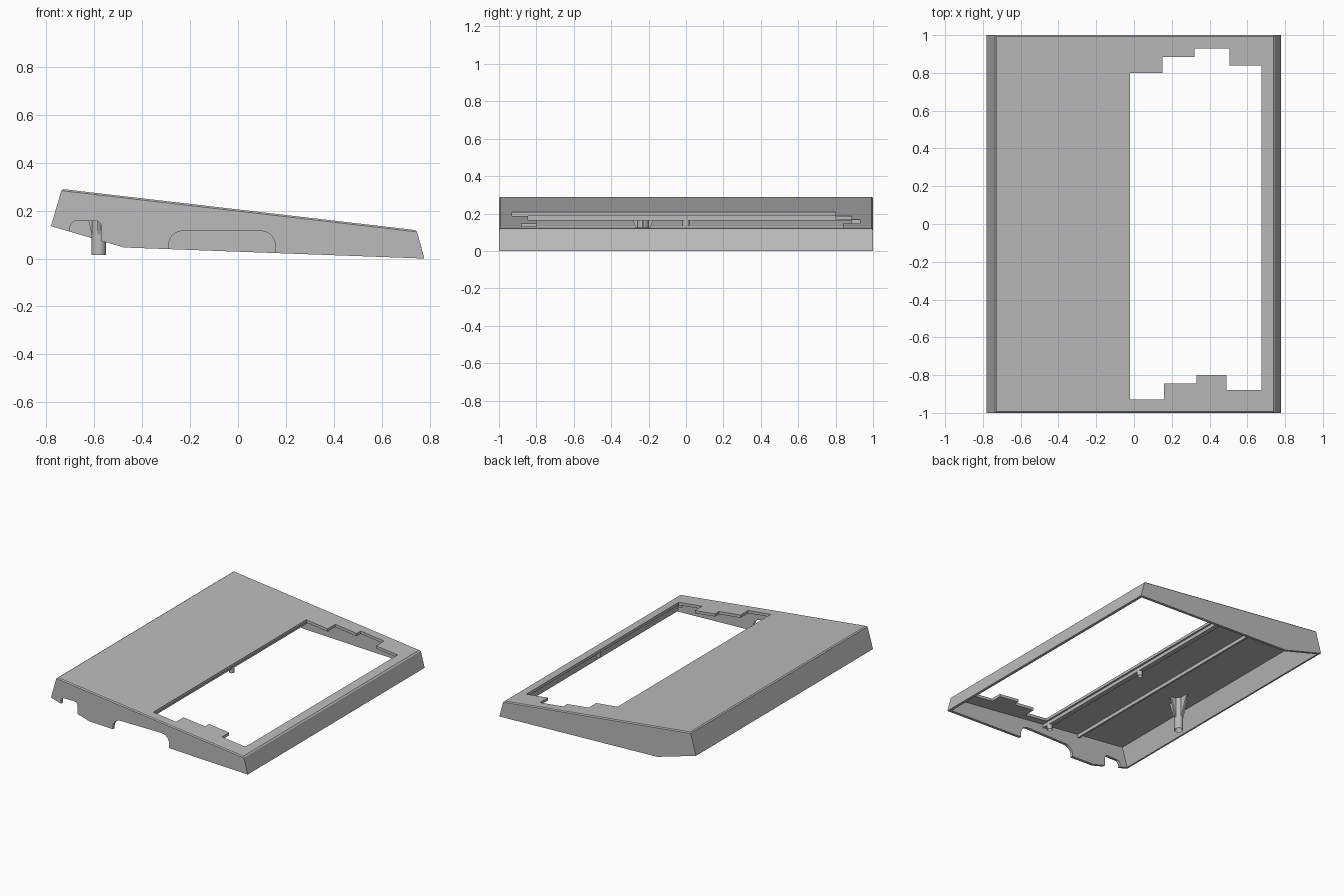
import bpy, bmesh, math
from mathutils import Vector

old = bpy.data.objects.get("Cube")
if old:
    bpy.data.objects.remove(old, do_unlink=True)

grey = bpy.data.materials.new("plain grey")
grey.use_nodes = True
COLOUR = (0.5, 0.5, 0.5, 1)
grey.diffuse_color = COLOUR
grey.node_tree.nodes["Principled BSDF"].inputs["Base Color"].default_value = COLOUR

WALL = 0.02


def top_z(x):
    """Height of the sloping top surface."""
    return 0.29 - 0.1162 * (x + 0.735)


def finish(name, bm):
    bmesh.ops.recalc_face_normals(bm, faces=bm.faces[:])
    mesh = bpy.data.meshes.new(name)
    bm.to_mesh(mesh)
    bm.free()
    mesh.materials.append(grey)
    ob = bpy.data.objects.new(name, mesh)
    bpy.context.collection.objects.link(ob)
    return ob


def prism(points, direction):
    """Closed prism: a flat outline pushed along a direction."""
    bm = bmesh.new()
    face = bm.faces.new([bm.verts.new(p) for p in points])
    ext = bmesh.ops.extrude_face_region(bm, geom=[face])
    moved = [g for g in ext["geom"] if isinstance(g, bmesh.types.BMVert)]
    bmesh.ops.translate(bm, verts=moved, vec=Vector(direction))
    return bm


def along_y(profile, y0, y1):
    return prism([(x, y0, z) for x, z in profile], (0, y1 - y0, 0))


def cut(target, cutter):
    cutter.hide_render = True
    mod = target.modifiers.new("cut", 'BOOLEAN')
    mod.operation, mod.solver, mod.object = 'DIFFERENCE', 'EXACT', cutter
    bpy.context.view_layer.objects.active = target
    bpy.ops.object.modifier_apply(modifier=mod.name)
    bpy.data.objects.remove(cutter, do_unlink=True)


def arch(x0, x1, top, r):
    """Upright slot outline with rounded upper corners."""
    pts = [(x0, -0.1)]
    for cx, start in ((x0 + r, 180), (x1 - r, 90)):
        for i in range(7):
            a = math.radians(start - 15 * i)
            pts.append((cx + r * math.cos(a), top - r + r * math.sin(a)))
    return pts + [(x1, -0.1)]


# Wedge-shaped outer body with a fine chamfer round the top
outer = [(-0.78, 0.135), (-0.735, 0.29), (0.745, 0.118), (0.777, 0.0), (-0.475, 0.046)]
bm = along_y(outer, -1, 1)
rim = [e for e in bm.edges
       if all(abs(v.co.z - top_z(v.co.x)) < 0.004 for v in e.verts)]
bmesh.ops.bevel(bm, geom=rim, offset=0.007, segments=1, affect='EDGES')
cover = finish("top_cover", bm)

# Hollow underside
inner = [(-0.829, -0.1), (-0.722, top_z(-0.722) - WALL),
         (0.73, top_z(0.73) - WALL), (0.783, -0.1)]
cut(cover, finish("hollow_cutter", along_y(inner, WALL - 1, 1 - WALL)))

# Staggered opening in the top
opening = [(-0.02, 0.80), (0.15, 0.80), (0.15, 0.885), (0.32, 0.885),
           (0.32, 0.93), (0.505, 0.93), (0.505, 0.84), (0.675, 0.84),
           (0.675, -0.88), (0.49, -0.88), (0.49, -0.80), (0.33, -0.80),
           (0.33, -0.845), (0.16, -0.845), (0.16, -0.93), (-0.02, -0.93)]
cut(cover, finish("opening_cutter",
                  prism([(x, y, -0.2) for x, y in opening], (0, 0, 0.8))))

# Two round-cornered slots in the front wall
for x0, x1, top, r in ((-0.70, -0.57, 0.157, 0.025), (-0.29, 0.155, 0.115, 0.06)):
    cut(cover, finish("slot_cutter", along_y(arch(x0, x1, top, r), -1.1, -0.95)))


# Stiffening rails under the top
def rail(name, x0, x1, drop, y0, y1):
    profile = [(x0, top_z(x0) - 0.015), (x1, top_z(x1) - 0.015),
               (x1, top_z(x1) - drop), (x0, top_z(x0) - drop)]
    return finish(name, along_y(profile, y0, y1))


rail("opening_rail", -0.075, -0.035, 0.045, -0.985, 0.985)
rail("middle_rail", -0.35, -0.335, 0.045, -0.985, 0.985)


# Small round posts beside the opening and the tall support post
def post(name, x, y, radius, bottom):
    top = top_z(x) - 0.012
    bm = bmesh.new()
    bmesh.ops.create_cone(bm, cap_ends=True, segments=24, radius1=radius,
                          radius2=radius, depth=top - bottom)
    bmesh.ops.translate(bm, verts=bm.verts[:], vec=(x, y, (top + bottom) / 2))
    cap = min(bm.faces, key=lambda f: f.calc_center_median().z)
    bmesh.ops.inset_region(bm, faces=[cap], thickness=radius * 0.5)
    bmesh.ops.translate(bm, verts=cap.verts[:], vec=(0, 0, radius))
    ob = finish(name, bm)
    bpy.ops.object.select_all(action='DESELECT')
    ob.select_set(True)
    bpy.context.view_layer.objects.active = ob
    bpy.ops.object.shade_smooth_by_angle()
    return ob


PX, PY = -0.58, -0.23
post("support_post", PX, PY, 0.03, 0.015)
for y in (-0.93, 0):
    post("rail_post", -0.05, y, 0.018, 0.13)
for y in (-0.93, 0):
    post("edge_post", 0.692, y, 0.014, 0.07)

# Tapered gussets round the support post
for i, (dx, dy) in enumerate(((1, 0), (0, 1), (-1, 0), (0, -1))):
    reach = 0.07 if dx else 0.09
    half = Vector((-dy, dx, 0)) * 0.006
    outline = []
    for r, z in ((0.02, 0.10), (0.03, 0.10), (reach, None), (0.02, None)):
        x, y = PX + dx * r, PY + dy * r
        outline.append(Vector((x, y, top_z(x) - 0.012 if z is None else z)) - half)
    finish(f"post_gusset_{i + 1}", prism(outline, half * 2))
